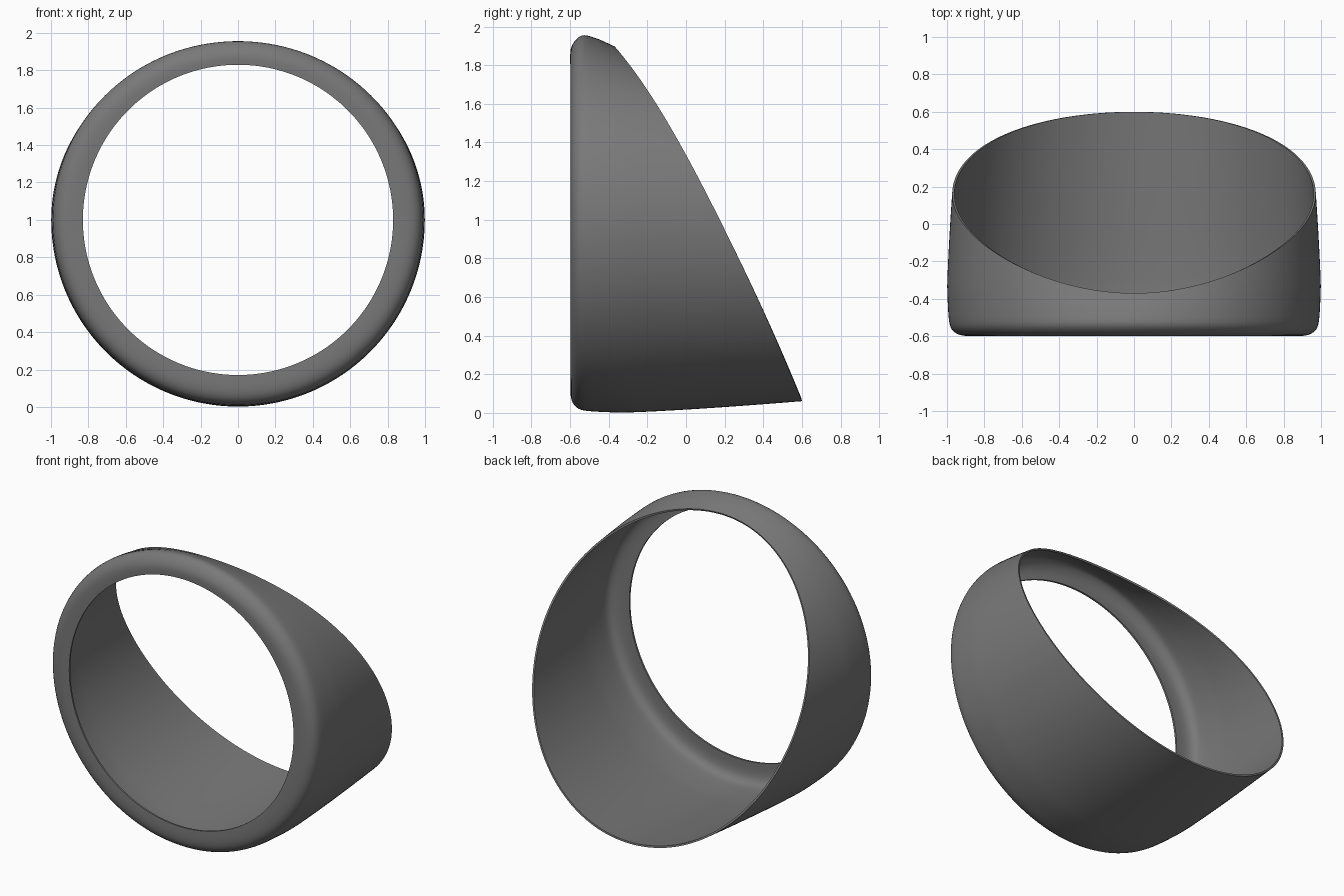
import bpy, bmesh, math

cube = bpy.data.objects.get("Cube")
if cube:
    bpy.data.objects.remove(cube, do_unlink=True)

SEGMENTS = 96
WALL_STEPS = 14
WALL_START = -0.35

# Front lip profile as (radius, y): the full one, and the tighter one at the top
LIP = [(0.83, -0.598), (0.88, -0.6), (0.92, -0.597), (0.95, -0.588),
       (0.975, -0.568), (0.987, -0.54), (0.993, -0.5), (1.0, WALL_START)]
LIP_TOP = [(0.83, -0.598), (0.86, -0.6), (0.885, -0.598), (0.91, -0.588),
           (0.938, -0.568), (0.958, -0.54), (0.956, -0.51), (0.935, -0.45)]


def mix(a, b, t):
    return a + (b - a) * t


def section(angle):
    """Profile of the shell at an angle measured from the top."""
    c = math.cos(angle)
    w = max(0.0, c) ** 2
    pts = [(mix(a[0], b[0], w), mix(a[1], b[1], w)) for a, b in zip(LIP, LIP_TOP)]
    rim = 0.175 - 0.485 * c - 0.06 * c * c      # slanted rear opening
    start = pts[-1][1]
    for i in range(1, WALL_STEPS + 1):
        t = i / WALL_STEPS
        y = mix(start, rim, t)
        taper = 1 - 0.06 * (max(0.0, y - WALL_START) / 0.95) ** 1.3
        pts.append((mix(taper, mix(0.935, 0.898, t), w), y))
    return pts


# Loft the sections around the axis
bm = bmesh.new()
rings = []
for s in range(SEGMENTS):
    a = math.tau * s / SEGMENTS
    rings.append([bm.verts.new((r * math.sin(a), y, 1 + r * math.cos(a)))
                  for r, y in section(a)])
for s, ring in enumerate(rings):
    nxt = rings[(s + 1) % SEGMENTS]
    for k in range(len(ring) - 1):
        bm.faces.new((ring[k], nxt[k], nxt[k + 1], ring[k + 1]))
mesh = bpy.data.meshes.new("slanted_hood")
bm.to_mesh(mesh)
bm.free()
hood = bpy.data.objects.new("slanted_hood", mesh)
bpy.context.collection.objects.link(hood)

# Dark grey shell colour
grey = bpy.data.materials.new("dark_grey")
grey.use_nodes = True
colour = (0.19, 0.19, 0.19, 1)
grey.diffuse_color = colour
grey.node_tree.nodes["Principled BSDF"].inputs["Base Color"].default_value = colour
mesh.materials.append(grey)

# Refine the surface and give it a thin wall
smooth = hood.modifiers.new("refine", 'SUBSURF')
smooth.levels = smooth.render_levels = 1
wall = hood.modifiers.new("wall", 'SOLIDIFY')
wall.thickness = 0.012
wall.offset = -1

for o in bpy.context.selected_objects:
    o.select_set(False)
bpy.context.view_layer.objects.active = hood
hood.select_set(True)
for name in ("refine", "wall"):
    bpy.ops.object.modifier_apply(modifier=name)
bpy.ops.object.shade_smooth_by_angle(angle=math.radians(40))
